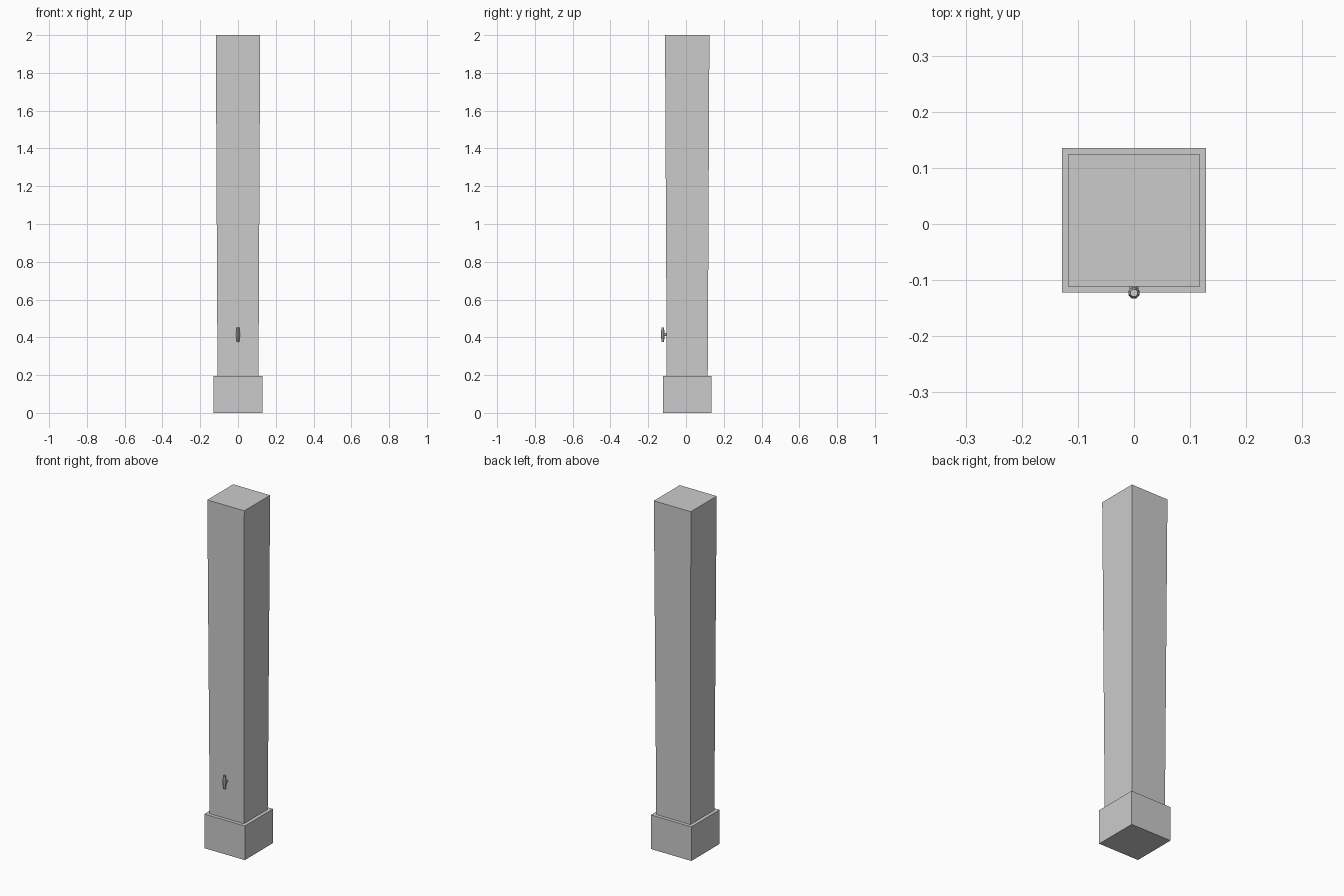
import bpy, bmesh, math

if "Cube" in bpy.data.objects:
    bpy.data.objects.remove(bpy.data.objects["Cube"])

CY = 0.0065  # post centre; the cleat sticks out of the front


def loft(name, sections, sides, cx=0.0, cy=0.0):
    """Closed solid through regular polygon sections (z, flat-to-flat half width)."""
    bm = bmesh.new()
    rings = []
    for z, half in sections:
        r = half / math.cos(math.pi / sides)
        angles = [(i + 0.5) * 2 * math.pi / sides for i in range(sides)]
        rings.append([bm.verts.new((cx + r * math.cos(a), cy + r * math.sin(a), z)) for a in angles])
    for lo, hi in zip(rings, rings[1:]):
        for i in range(sides):
            j = (i + 1) % sides
            bm.faces.new((lo[i], lo[j], hi[j], hi[i]))
    bm.faces.new(rings[0][::-1])
    bm.faces.new(rings[-1])
    mesh = bpy.data.meshes.new(name)
    bm.to_mesh(mesh)
    bm.free()
    obj = bpy.data.objects.new(name, mesh)
    bpy.context.collection.objects.link(obj)
    return obj


# Square plinth and slightly flared shaft
loft("base", [(0, 0.1285), (0.196, 0.1285)], 4, cy=CY)
loft("shaft", [(0.196, 0.1085), (2.0, 0.1175)], 4, cy=CY)

# Rope cleat: upright bar, thickest in the middle
loft("cleat_bar", [(0.376, 0.0065), (0.404, 0.0095), (0.424, 0.0095), (0.452, 0.0065)],
     8, cy=-0.123)

# Short stem joining the cleat to the shaft
stem = loft("cleat_stem", [(0, 0.008), (0.024, 0.008)], 8)
stem.rotation_euler = (math.pi / 2, 0, 0)
stem.location = (0, -0.099, 0.414)
